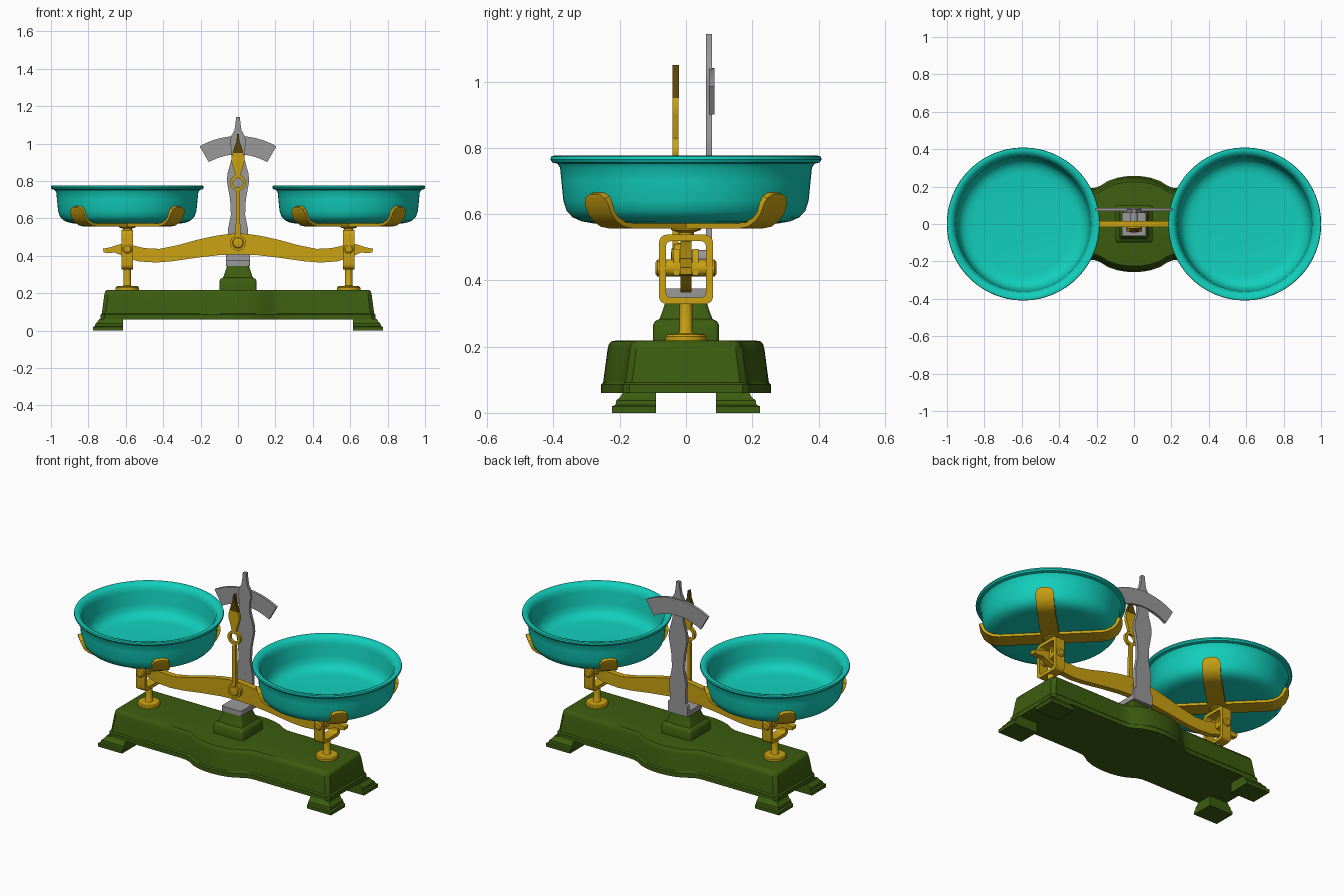
import bpy, bmesh, math
from mathutils import Matrix, Vector

if "Cube" in bpy.data.objects:
    bpy.data.objects.remove(bpy.data.objects["Cube"])


def material(name, rgb):
    m = bpy.data.materials.new(name)
    m.diffuse_color = (*rgb, 1)
    m.use_nodes = True
    m.node_tree.nodes["Principled BSDF"].inputs["Base Color"].default_value = m.diffuse_color
    return m


TEAL = material("teal_enamel", (0.006, 0.62, 0.50))
BRASS = material("brass_yellow", (0.60, 0.36, 0.006))
GREEN = material("dark_green", (0.046, 0.11, 0.005))
GREY = material("steel_grey", (0.32, 0.32, 0.32))
BROWN = material("dark_brown", (0.11, 0.06, 0.002))


def loft(name, rings, mat, wrap=False, move=(0, 0, 0), turn=0, angle=35):
    """Skin a list of equal-length rings; cap both ends or wrap last to first."""
    bm = bmesh.new()
    tf = Matrix.Translation(move) @ Matrix.Rotation(turn, 4, 'Z')
    vs = [[bm.verts.new(tf @ Vector(p)) for p in r] for r in rings]
    n = len(rings[0])
    for a in range(len(vs) if wrap else len(vs) - 1):
        r, s = vs[a], vs[(a + 1) % len(vs)]
        for i in range(n):
            j = (i + 1) % n
            bm.faces.new((r[i], r[j], s[j], s[i]))
    if not wrap:
        bm.faces.new(vs[0][::-1])
        bm.faces.new(vs[-1])
    bmesh.ops.recalc_face_normals(bm, faces=bm.faces)
    me = bpy.data.meshes.new(name)
    bm.to_mesh(me)
    bm.free()
    me.materials.append(mat)
    ob = bpy.data.objects.new(name, me)
    bpy.context.collection.objects.link(ob)
    bpy.ops.object.select_all(action='DESELECT')
    ob.select_set(True)
    bpy.context.view_layer.objects.active = ob
    bpy.ops.object.shade_smooth_by_angle(angle=math.radians(angle))
    return ob


def lathe(name, profile, mat, axis='z', n=32, **kw):
    """Revolve (radius, height) points about z or y."""
    rings = []
    for r, h in profile:
        c = [(r * math.cos(2 * math.pi * i / n), r * math.sin(2 * math.pi * i / n))
             for i in range(n)]
        rings.append([(x, y, h) if axis == 'z' else (x, h, y) for x, y in c])
    return loft(name, rings, mat, **kw)


def plate(name, outline, y0, y1, mat, **kw):
    """Extrude an x-z outline along y."""
    return loft(name, [[(x, y, z) for x, z in outline] for y in (y0, y1)], mat, **kw)


def mirrored(right):
    """Right-hand (half width, z) points, low to high, into a full outline."""
    return right + [(-x, z) for x, z in reversed(right) if x > 0]


def round_rect(hx, hy, r, n=4):
    pts = []
    for k, (sx, sy) in enumerate(((1, 1), (-1, 1), (-1, -1), (1, -1))):
        for i in range(n + 1):
            a = math.pi / 2 * (k + i / n)
            pts.append((sx * (hx - r) + r * math.cos(a), sy * (hy - r) + r * math.sin(a)))
    return pts


# Base with bulged middle
def base_outline(d):
    q = [(0.735 + d, 0.17 + d), (0.715 + d, 0.19 + d), (0.25, 0.19 + d), (0.21, 0.193 + d),
         (0.18, 0.204 + d), (0.14, 0.230 + d), (0.09, 0.247 + d), (0.045, 0.255 + d)]
    half = q + [(0, 0.257 + d)] + [(-x, y) for x, y in reversed(q)]
    return half + [(-x, -y) for x, y in half if x != 0][:8] + \
        [(0, -0.257 - d)] + [(-x, -y) for x, y in half if x != 0][8:]


base_profile = [(0, 0.06), (0, 0.085), (-0.007, 0.092), (-0.008, 0.10), (-0.02, 0.19),
                (-0.024, 0.207), (-0.032, 0.216), (-0.045, 0.218)]
loft("base", [[(x, y, z) for x, y in base_outline(d)] for d, z in base_profile], GREEN)

# Stepped corner feet
foot_steps = [(0.775, 0.223, 0), (0.775, 0.223, 0.02), (0.765, 0.213, 0.024),
              (0.762, 0.21, 0.038), (0.75, 0.198, 0.048), (0.742, 0.19, 0.062)]
for sx in (-1, 1):
    for sy in (-1, 1):
        loft("foot", [[(sx * u, sy * v, z) for u, v in
                       ((0.615, 0.09), (x, 0.09), (x, y), (0.615, y))]
                      for x, y, z in foot_steps], GREEN)

# Pedestal
loft("pedestal", [[(x, y, z) for x, y in round_rect(w, w, 0.015)] for w, z in
                  [(0.10, 0.21), (0.10, 0.265), (0.093, 0.277), (0.08, 0.283),
                   (0.07, 0.31), (0.062, 0.335), (0.058, 0.35)]], GREEN)

# Grey bracket block, back column and dial arc
loft("bracket_block", [[(x, y, z) for x, y in round_rect(0.065, 0.065, 0.008)]
                       for z in (0.345, 0.375)], GREY)
plate("back_column", mirrored(
    [(0.065, 0.345), (0.065, 0.41), (0.052, 0.42), (0.054, 0.54), (0.038, 0.62), (0.042, 0.70),
     (0.060, 0.80), (0.056, 0.84), (0.036, 0.91), (0.034, 0.96), (0.044, 1.01), (0.036, 1.04),
     (0.019, 1.07), (0.013, 1.11), (0.010, 1.143)]), 0.06, 0.079, GREY)
arc = [math.radians(-30 + 60 * i / 20) for i in range(21)]
plate("dial_arc", [(0.41 * math.sin(a), 0.63 + 0.41 * math.cos(a)) for a in arc] +
      [(0.312 * math.sin(a), 0.63 + 0.312 * math.cos(a)) for a in reversed(arc)],
      0.07, 0.086, GREY)
lathe("pivot_axle", [(0.022, -0.03), (0.022, 0.065)], GREY, axis='y', n=16, move=(0, 0, 0.47))

# Curved balance beam
top = [(0, 0.52), (0.05, 0.517), (0.12, 0.507), (0.22, 0.485), (0.32, 0.457), (0.42, 0.437),
       (0.50, 0.441), (0.56, 0.455), (0.60, 0.468), (0.64, 0.460), (0.68, 0.446), (0.722, 0.438)]
low = [(0.718, 0.418), (0.69, 0.414), (0.66, 0.418), (0.63, 0.405), (0.59, 0.388),
       (0.53, 0.370), (0.44, 0.364), (0.36, 0.370), (0.22, 0.390), (0.10, 0.404)]
right = top[1:] + low
plate("beam", [top[0]] + right + [(0, 0.408)] + [(-x, z) for x, z in reversed(right)],
      -0.017, 0.017, BRASS)

# Pointer with rings and dark tip
lathe("pivot_boss", [(0.042, -0.017), (0.042, -0.036), (0.030, -0.036), (0.026, -0.043),
                     (0.012, -0.045)], BRASS, axis='y', n=24, move=(0, 0, 0.47))
plate("pointer_stem", [(-0.013, 0.48), (0.013, 0.48), (0.010, 0.76), (-0.010, 0.76)],
      -0.04, -0.022, BRASS)
lathe("pointer_ring", [(0.042, -0.04), (0.042, -0.022), (0.026, -0.022), (0.026, -0.04)],
      BRASS, axis='y', wrap=True, move=(0, 0, 0.79))
plate("pointer_head", mirrored([(0.014, 0.825), (0.018, 0.85), (0.034, 0.90), (0.036, 0.925),
                                (0.028, 0.95)]), -0.04, -0.022, BRASS)
plate("pointer_tip", mirrored([(0.028, 0.95), (0.018, 0.985), (0.008, 1.01), (0.005, 1.05)]),
      -0.041, -0.021, BROWN)

# Pans and their carriers
pan_profile = [(0.001, 0.572), (0.28, 0.572), (0.315, 0.578), (0.342, 0.59), (0.360, 0.61),
               (0.370, 0.64), (0.376, 0.70), (0.380, 0.74), (0.388, 0.752), (0.404, 0.756),
               (0.409, 0.765), (0.407, 0.774), (0.398, 0.776), (0.380, 0.771), (0.366, 0.755),
               (0.360, 0.73), (0.354, 0.66), (0.345, 0.625), (0.328, 0.602), (0.30, 0.59),
               (0.27, 0.586), (0.001, 0.586)]
arm_path = [(0.28, 0.557), (0.315, 0.562), (0.345, 0.578), (0.368, 0.60), (0.382, 0.63),
            (0.389, 0.648), (0.391, 0.66)]
arm_half = [(r, z, 0.05) for r, z in arm_path[:-2]] + [(0.389, 0.648, 0.042), (0.391, 0.66, 0.02)]
for s in (-1, 1):
    cx = s * 0.592
    lathe("pan", pan_profile, TEAL, n=64, move=(cx, 0, 0))

    # Crossed straps bending up round the pan
    sections = [(-r, z, w) for r, z, w in reversed(arm_half)] + arm_half
    for turn in (45, 135):
        rings = []
        for r, z, w in sections:
            t = 0.02 * min(1, max(0, (abs(r) - 0.28) / 0.08))  # strap leans inward at the ends
            i = math.copysign(abs(r) - t, r)
            lift = 0.018 - 0.6 * t
            rings.append([(r, -w, z), (r, w, z), (i, w, z + lift), (i, -w, z + lift)])
        loft("pan_strap", rings, BRASS, move=(cx, 0, 0), turn=math.radians(turn))

    # Rounded frame hanging on the beam end
    outer, inner = round_rect(0.082, 0.105, 0.025), round_rect(0.060, 0.085, 0.014)
    loft("hanger_frame", [[(x, y, z + 0.433) for y, z in o] for x, o in
                          ((-0.03, outer), (0.03, outer), (0.03, inner), (-0.03, inner))],
         BRASS, wrap=True, move=(cx, 0, 0))
    lathe("hanger_neck", [(0.024, 0.53), (0.024, 0.545), (0.045, 0.552), (0.045, 0.562)],
          BRASS, move=(cx, 0, 0))
    lathe("knife_pin", [(0.018, -0.092), (0.026, -0.086), (0.026, 0.086), (0.018, 0.092)],
          BRASS, axis='y', n=16, move=(cx, 0, 0.437))
    for sy in (-1, 1):
        plate("bearing_cheek", mirrored([(0.024, 0.415), (0.026, 0.47), (0.014, 0.495)]),
              sy * 0.02, sy * 0.038, BRASS, move=(cx, 0, 0))

    # Guide rod and flange on the base
    lathe("guide_rod", [(0.062, 0.215), (0.062, 0.23), (0.057, 0.237), (0.022, 0.24),
                        (0.019, 0.245), (0.019, 0.335)], BRASS, move=(cx, 0, 0))
